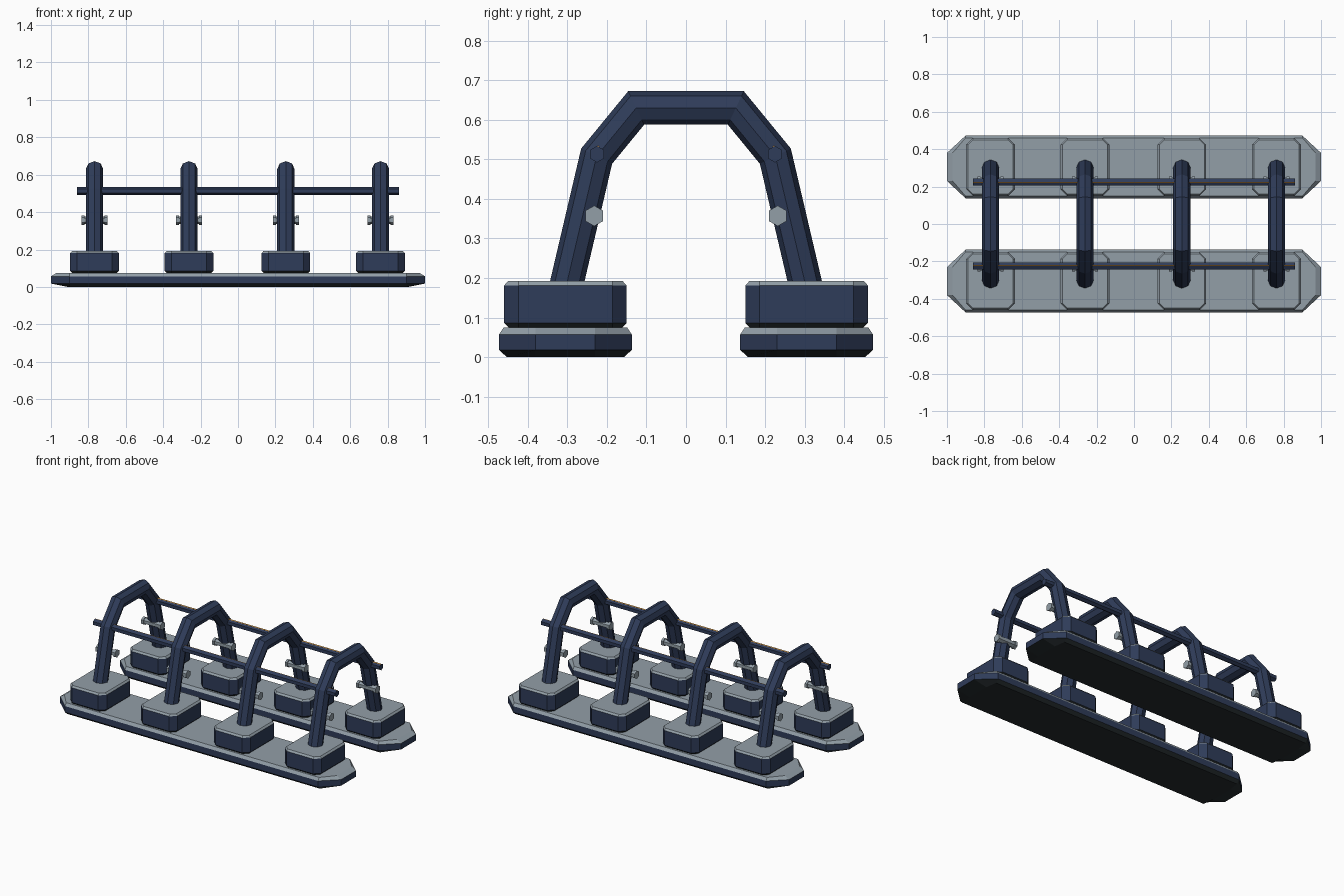
import bpy, bmesh, math
from mathutils import Vector

if "Cube" in bpy.data.objects:
    bpy.data.objects.remove(bpy.data.objects["Cube"], do_unlink=True)


def material(name, colour):
    m = bpy.data.materials.new(name)
    m.use_nodes = True
    m.diffuse_color = (*colour, 1)
    m.node_tree.nodes["Principled BSDF"].inputs["Base Color"].default_value = (*colour, 1)
    return m


navy = material("navy paint", (0.028, 0.045, 0.1))
grey = material("pale grey metal", (0.29, 0.345, 0.39))
dark = material("dark rubber", (0.018, 0.024, 0.027))
gold = material("gold trim", (0.6, 0.28, 0.05))


def loft(name, rings, mats):
    """Join equal rings of points into a closed flat-shaded solid."""
    bm = bmesh.new()
    loops = [[bm.verts.new(p) for p in ring] for ring in rings]
    n = len(loops[0])
    for a, b in zip(loops, loops[1:]):
        for i in range(n):
            j = (i + 1) % n
            bm.faces.new((a[i], a[j], b[j], b[i]))
    bm.faces.new(loops[0][::-1])
    bm.faces.new(loops[-1])
    bmesh.ops.recalc_face_normals(bm, faces=bm.faces)
    mesh = bpy.data.meshes.new(name)
    bm.to_mesh(mesh)
    bm.free()
    for m in mats:
        mesh.materials.append(m)
    ob = bpy.data.objects.new(name, mesh)
    bpy.context.collection.objects.link(ob)
    return ob


def chamfered_slab(name, cx, cy, hx, hy, cut_x, cut_y, layers):
    """Octagonal slab; each layer is (z, x inset, y inset)."""
    rings = []
    for z, ix, iy in layers:
        x, y = hx - ix, hy - iy
        kx, ky = hx - cut_x, hy - cut_y
        corners = [(x, -ky), (x, ky), (kx, y), (-kx, y),
                   (-x, ky), (-x, -ky), (-kx, -y), (kx, -y)]
        rings.append([(cx + px, cy + py, z) for px, py in corners])
    ob = loft(name, rings, [navy, grey, dark])
    # grey on upward faces, dark underneath, navy around the sides
    for f in ob.data.polygons:
        f.material_index = 1 if f.normal.z > 0.2 else 2 if f.normal.z < -0.2 else 0
    return ob


def rod(name, centre, sections, mat, sides=6):
    """Pointed-up hexagonal bar along x; sections are (x, radius)."""
    cx, cy, cz = centre
    rings = [[(cx + x, cy + r * math.sin(math.tau * i / sides),
               cz + r * math.cos(math.tau * i / sides)) for i in range(sides)]
             for x, r in sections]
    return loft(name, rings, [mat])


def arch(name, cx, half_path, rx, r, sides=8):
    """Mitred octagonal tube bent in the yz plane."""
    path = [Vector(p) for p in half_path]
    path += [Vector((-p.x, p.y)) for p in reversed(path)]
    rings = []
    for k, p in enumerate(path):
        d_in = (p - path[k - 1]).normalized() if k else None
        d_out = (path[k + 1] - p).normalized() if k < len(path) - 1 else None
        d_in, d_out = d_in or d_out, d_out or d_in
        t = (d_in + d_out).normalized()
        normal = Vector((-t.y, t.x)) / t.dot(d_in)
        ring = []
        for i in range(sides):
            a = math.tau * i / sides
            q = p + normal * (r * math.cos(a))
            ring.append((cx + rx * math.sin(a), q.x, q.y))
        rings.append(ring)
    return loft(name, rings, [navy])


stations = {"far_right": -0.767, "mid_right": -0.262, "mid_left": 0.256, "far_left": 0.762}
half_arch = [(-0.31, 0.15), (-0.226, 0.508), (-0.126, 0.63)]

for side, s in (("front", -1), ("back", 1)):
    # long base runner
    chamfered_slab(side + "_runner", 0, s * 0.305, 1, 0.168, 0.1, 0.093,
                   [(0, 0.09, 0.02), (0.018, 0, 0), (0.057, 0, 0), (0.075, 0.03, 0.012)])
    # long side rail with a thin trim strip along its ridge
    rod(side + "_rail", (0, s * 0.225, 0.513), [(-0.862, 0.021), (0.862, 0.021)], navy)
    rod(side + "_rail_trim", (0, s * 0.223, 0.5315), [(-0.862, 0.004), (0.862, 0.004)], gold, 4)
    for place, x in stations.items():
        # mounting foot
        chamfered_slab(f"{side}_{place}_foot", x, s * 0.305, 0.13, 0.155, 0.036, 0.036,
                       [(0.074, 0.012, 0.012), (0.086, 0, 0), (0.181, 0, 0), (0.192, 0.01, 0.01)])
        # cross bolt with a head at each end
        rod(f"{side}_{place}_bolt", (x, s * 0.232, 0.357),
            [(-0.069, 0.026), (-0.054, 0.026), (-0.054, 0.02),
             (0.054, 0.02), (0.054, 0.026), (0.069, 0.026)], grey)

# arches joining both runners
for place, x in stations.items():
    arch(place + "_arch", x, half_arch, 0.0465, 0.0425)
